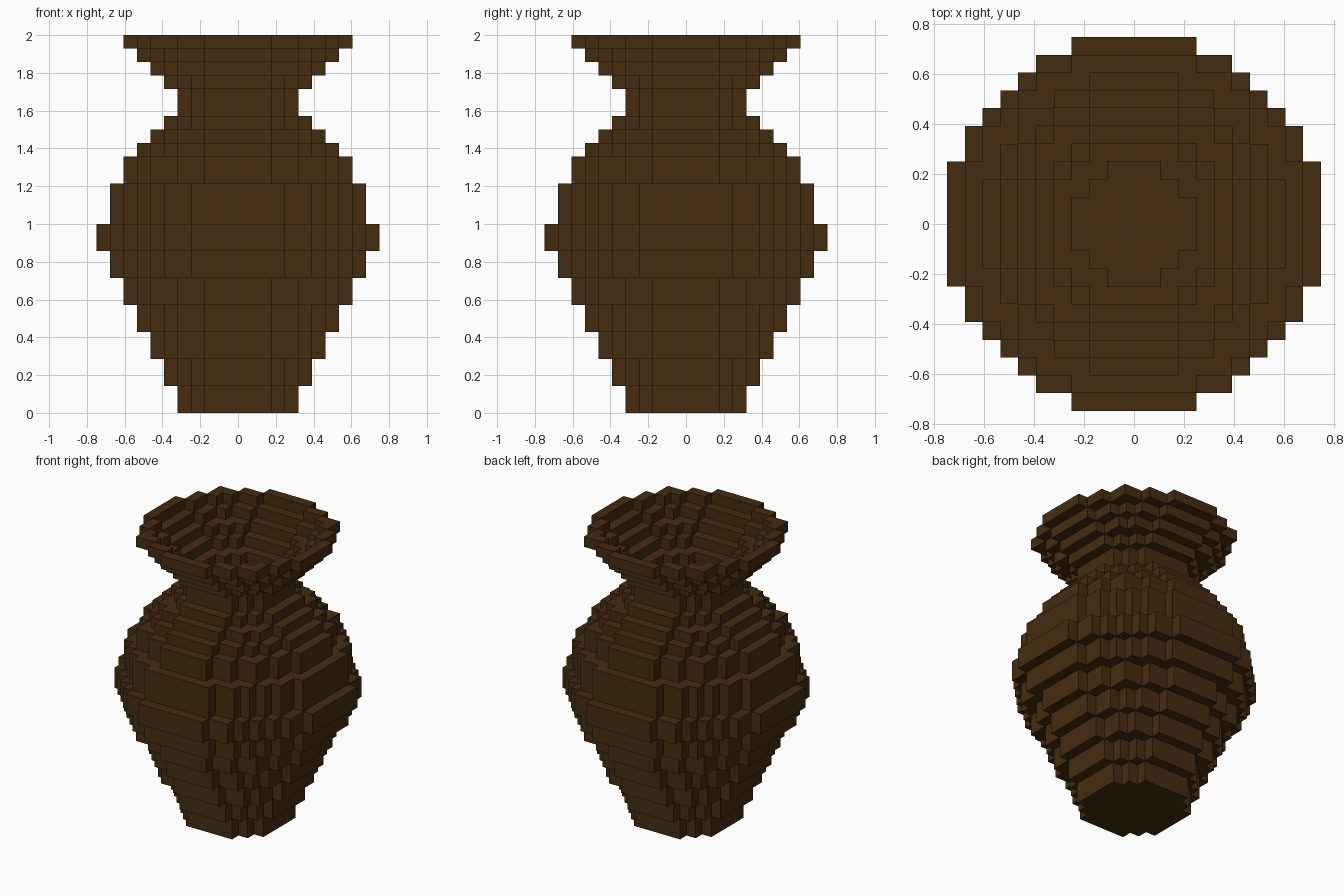
import bpy, bmesh

if "Cube" in bpy.data.objects:
    bpy.data.objects.remove(bpy.data.objects["Cube"])

V = 2.0 / 28  # block size: the vase is 28 blocks tall

# Outer radius in blocks and number of layers, from the foot to the rim
profile = [(4.5, 2), (5.5, 2), (6.5, 2), (7.5, 2), (8.5, 2), (9.5, 2), (10.5, 2),
           (9.5, 3), (8.5, 2), (7.5, 1), (6.5, 1), (5.5, 1), (4.5, 2),
           (5.5, 1), (6.5, 1), (7.5, 1), (8.5, 1)]
radii = [r for r, n in profile for _ in range(n)]

# Hollow shell one block thick, with a solid floor
blocks = set()
for k, r in enumerate(radii):
    inner = r - 1 if k > 0 else -1
    for i in range(-10, 11):
        for j in range(-10, 11):
            d = i * i + j * j
            if d <= r * r and (inner < 0 or d > inner * inner):
                blocks.add((i, j, k))

# Exposed block faces only
bm = bmesh.new()
verts = {}


def vert(p):
    if p not in verts:
        verts[p] = bm.verts.new(((p[0] - 0.5) * V, (p[1] - 0.5) * V, p[2] * V))
    return verts[p]


for b in sorted(blocks):
    for axis in range(3):
        for side in (0, 1):
            n = list(b)
            n[axis] += 1 if side else -1
            if tuple(n) in blocks:
                continue
            u, w = (axis + 1) % 3, (axis + 2) % 3
            ring = []
            for a, c in ((0, 0), (1, 0), (1, 1), (0, 1)):
                p = list(b)
                p[axis] += side
                p[u] += a
                p[w] += c
                ring.append(vert(tuple(p)))
            bm.faces.new(ring if side else ring[::-1])

mesh = bpy.data.meshes.new("vase")
bm.to_mesh(mesh)
bm.free()

mat = bpy.data.materials.new("dark brown clay")
mat.diffuse_color = (0.06, 0.025, 0.005, 1)
mat.use_nodes = True
mat.node_tree.nodes["Principled BSDF"].inputs["Base Color"].default_value = mat.diffuse_color
mesh.materials.append(mat)
vase = bpy.data.objects.new("vase", mesh)
bpy.context.collection.objects.link(vase)
